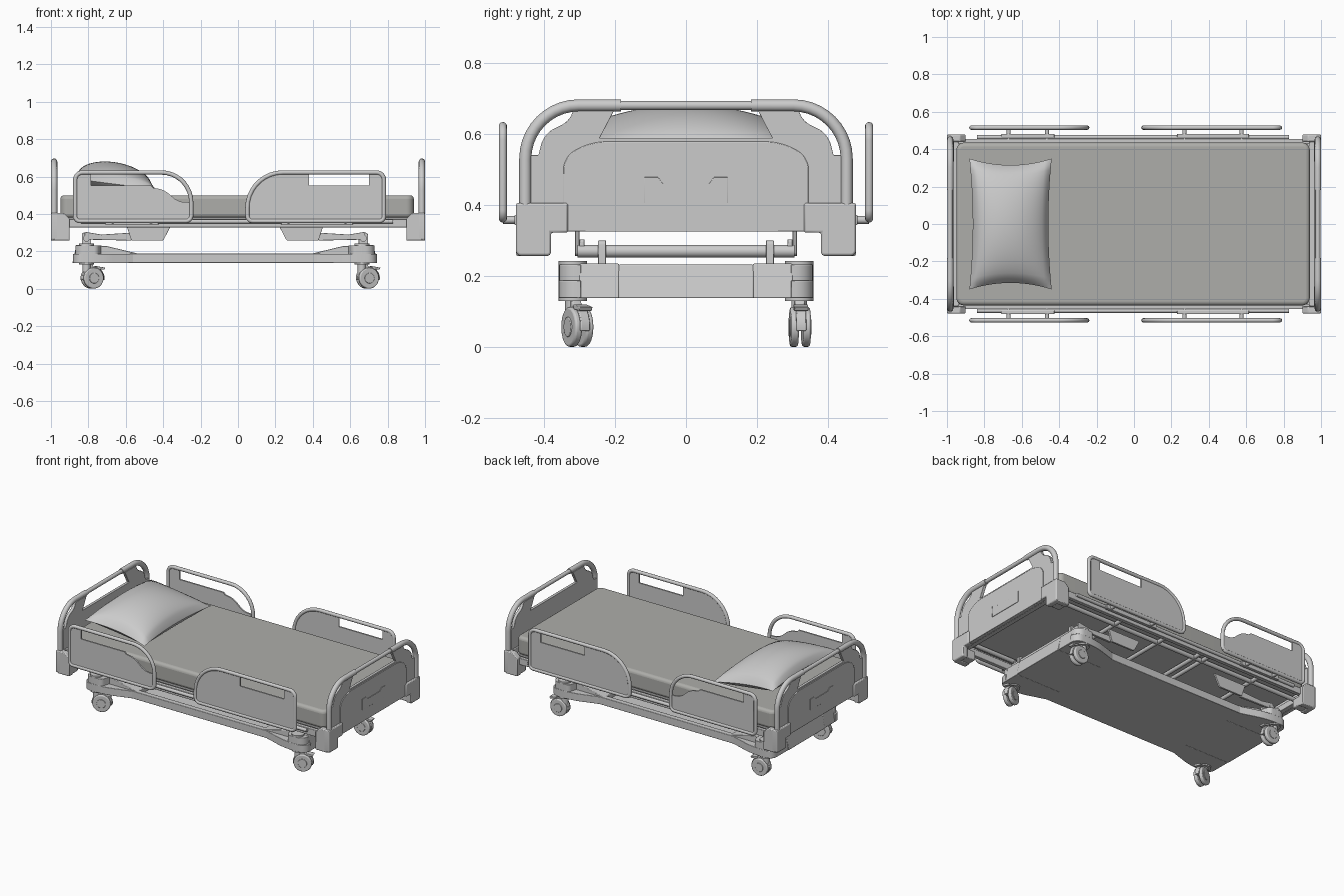
import bpy, bmesh, math
from mathutils import Vector, Matrix

if "Cube" in bpy.data.objects:
    bpy.data.objects.remove(bpy.data.objects["Cube"])

def finish(ob, bevel=0.0, seg=2):
    if bevel:
        m = ob.modifiers.new("bevel", 'BEVEL')
        m.width, m.segments, m.limit_method = bevel, seg, 'ANGLE'
        m.angle_limit = math.radians(40)
    bpy.ops.object.select_all(action='DESELECT')
    ob.select_set(True)
    bpy.context.view_layer.objects.active = ob
    bpy.ops.object.shade_smooth_by_angle(angle=math.radians(35))
    return ob

def mesh_object(name, bm, bevel=0.0, seg=2):
    bmesh.ops.recalc_face_normals(bm, faces=bm.faces)
    me = bpy.data.meshes.new(name)
    bm.to_mesh(me)
    bm.free()
    ob = bpy.data.objects.new(name, me)
    bpy.context.collection.objects.link(ob)
    return finish(ob, bevel, seg)

def fillet(pts, closed=True, n=7):
    """Round corners of a 2D path; each point is (u, v) or (u, v, trim)."""
    out = []
    for i, p in enumerate(pts):
        c = Vector(p[:2])
        if len(p) < 3 or (not closed and i in (0, len(pts) - 1)):
            out.append(c)
            continue
        a, b = Vector(pts[i - 1][:2]), Vector(pts[(i + 1) % len(pts)][:2])
        s, e = c + (a - c).normalized() * p[2], c + (b - c).normalized() * p[2]
        h1, h2 = s.lerp(c, .55), e.lerp(c, .55)
        for k in range(n + 1):
            t = k / n
            out.append(s*(1-t)**3 + h1*3*t*(1-t)**2 + h2*3*t*t*(1-t) + e*t**3)
    return out

def place(p, axis, w):
    u, v = p
    return {'x': (w, u, v), 'y': (u, w, v), 'z': (u, v, w)}[axis]

def prism(name, pts, axis, lo, hi, bevel=0.0, seg=2):
    bm = bmesh.new()
    f = bm.faces.new([bm.verts.new(place(p, axis, lo)) for p in fillet(pts)])
    r = bmesh.ops.extrude_face_region(bm, geom=[f])
    d = Vector(place((0, 0), axis, hi - lo))
    bmesh.ops.translate(bm, vec=d, verts=[g for g in r['geom'] if isinstance(g, bmesh.types.BMVert)])
    return mesh_object(name, bm, bevel, seg)

def box(name, x0, x1, y0, y1, z0, z1, bevel=0.003):
    return prism(name, [(x0, y0), (x1, y0), (x1, y1), (x0, y1)], 'z', min(z0, z1), max(z0, z1), bevel)

def tube(name, pts, r, closed=False):
    cu = bpy.data.curves.new(name, 'CURVE')
    cu.dimensions, cu.bevel_depth, cu.bevel_resolution, cu.use_fill_caps = '3D', r, 4, True
    sp = cu.splines.new('POLY')
    sp.points.add(len(pts) - 1)
    for q, p in zip(sp.points, pts):
        q.co = (*p, 1)
    sp.use_cyclic_u = closed
    ob = bpy.data.objects.new(name, cu)
    bpy.context.collection.objects.link(ob)
    bpy.ops.object.select_all(action='DESELECT')
    ob.select_set(True)
    bpy.context.view_layer.objects.active = ob
    bpy.ops.object.convert(target='MESH')
    return finish(bpy.context.view_layer.objects.active)

def both(half):
    """Close a left-half outline by mirroring it across u = 0."""
    return half + [(-p[0], *p[1:]) for p in reversed(half)]

# mattress
mattress = prism("mattress", [(-.95, -.435, .04), (.94, -.435, .04), (.94, .435, .04), (-.95, .435, .04)],
                 'z', .38, .50, .02, 4)
mat = bpy.data.materials.new("mattress_grey")
mat.diffuse_color = (.42, .42, .40, 1)
mat.use_nodes = True
mat.node_tree.nodes["Principled BSDF"].inputs["Base Color"].default_value = mat.diffuse_color
mattress.data.materials.append(mat)

# pillow: two bulging sheets sharing a pinched seam
bm = bmesh.new()
N = 24
for side in (1, -1):
    bmv = {}
    for i in range(N + 1):
        for j in range(N + 1):
            u, v = 2*i/N - 1, 2*j/N - 1
            x = -.66 + u*(.22 - .018*(1 - v*v))
            y = v*(.35 - .035*(1 - u*u))
            b = ((1 - u*u)*(1 - v*v))**.5
            z = .572 - .028*u - .012*v*v + side*(.105 if side > 0 else .075)*b
            bmv[i, j] = bm.verts.new((x, y, max(z, .5)))
    for i in range(N):
        for j in range(N):
            bm.faces.new([bmv[i, j], bmv[i+1, j], bmv[i+1, j+1], bmv[i, j+1]])
bmesh.ops.remove_doubles(bm, verts=bm.verts, dist=.0005)
mesh_object("pillow", bm)

# head and foot boards
for s, end in ((-1, "head"), (1, "foot")):
    panel = both([(-.445, .325), (-.445, .54), (-.415, .54), (-.40, .60, .03), (-.33, .635, .02),
                  (-.315, .67), (-.20, .67), (-.243, .588)])
    prism(end + "_board", panel, 'x', s*.966, s*.986, .002)
    prism(end + "_board_raised_panel",
          both([(-.345, .325), (-.345, .53, .03), (-.28, .578, .05)]), 'x', s*.984, s*.991, .002)
    prism(end + "_board_plate", both([(-.118, .405), (-.118, .478), (-.078, .478), (-.066, .461)]),
          'x', s*.988, s*.994, .001)
    arch = fillet([(-.452, .36), (-.452, .68, .15), (.452, .68, .15), (.452, .36)], False, 10)
    X = s*.983
    tube(end + "_board_cross_tube", [(X, -.2, .68), (X, .2, .68)], .013)
    k = len(arch)//2
    for part in (arch[:k], arch[k:]):
        inner = (math.copysign(.183, part[0][0]), .68)
        path = part + [Vector(inner)] if part is not arch and part[0][0] < 0 else [Vector(inner)] + part
        tube(end + "_board_side_tube", [(X, p[0], p[1]) for p in path], .017)
    # corner bumpers
    for t in (-1, 1):
        prism("corner_bumper", [(t*.478, .257, .015), (t*.478, .405, .006), (t*.332, .405, .006),
              (t*.332, .322), (t*.38, .322), (t*.38, .257, .01)], 'x', s*.962, s*1.0, .006)
        prism("corner_bumper_side", [(s*.90, .257), (s*.90, .375), (s*.93, .405), (s*.985, .405), (s*.985, .257)],
              'y', t*.44, t*.478, .005)
        box("corner_bumper_foot", s*.90, s*.985, t*.385, t*.474, .262, .322, .005)
    box(end + "_frame_beam", s*.935, s*.966, -.44, .44, .325, .365)

# bed deck and under-frame
box("deck", -.93, .93, -.425, .425, .368, .382)
for t in (-1, 1):
    box("frame_side_beam", -.94, .94, t*.43, t*.455, .328, .372)
    tube("side_bumper_rail", [(-.84, t*.464, .36), (.83, t*.464, .36)], .011)
    tube("inner_frame_rail", [(-.93, t*.36, .345), (.93, t*.36, .345)], .014)
    for m in (-1, 1):
        # lift brackets and arms, mirrored about the base centre
        c = -.07
        prism("lift_bracket", [(c + m*.29, .335), (c + m*.525, .335), (c + m*.50, .257, .01), (c + m*.33, .257, .01)],
              'y', t*.30, t*.312, .001)
        prism("lift_arm", [(c + m*.75, .265), (c + m*.75, .305, .01), (c + m*.66, .29), (c + m*.50, .30),
              (c + m*.50, .258), (c + m*.70, .262)], 'y', t*.285, t*.30, .002)
        prism("lift_lug", [(c + m*.765, .225), (c + m*.765, .30, .012), (c + m*.715, .30, .012), (c + m*.715, .225)],
              'y', t*.225, t*.247, .002)
for x in (-.82, .68):
    tube("lift_tube", [(x + .01*(1 if x < 0 else -1), -.305, .27), (x + .01*(1 if x < 0 else -1), .305, .27)], .018)
for x in (-.60, -.22, -.16, .12, .45):
    tube("frame_cross_tube", [(x, -.43, .345), (x, .43, .345)], .013)

# wheeled base
box("base_cover", -.56, .42, -.30, .30, .138, .155, .002)
for t in (-1, 1):
    box("base_side_beam", -.58, .44, t*.27, t*.305, .138, .188)
for m, end in ((-1, "head"), (1, "foot")):
    c = -.07
    prism("base_end_" + end, [(c + m*.46, .138), (c + m*.46, .187), (c + m*.63, .228), (c + m*.795, .232),
          (c + m*.815, .138)], 'y', -.19, .19, .003)
    for t in (-1, 1):
        prism("base_caster_arm", [(c + m*.46, .138), (c + m*.46, .187), (c + m*.63, .228), (c + m*.795, .235),
              (c + m*.812, .138)], 'y', t*.188, t*.30, .003)
        prism("base_corner", [(c + m*.46, t*.295), (c + m*.66, t*.358, .06), (c + m*.812, t*.358, .05),
              (c + m*.812, t*.295)], 'z', .138, .187, .002)
        prism("base_corner_top", [(c + m*.66, t*.295), (c + m*.68, t*.357, .02), (c + m*.80, t*.357, .05),
              (c + m*.80, t*.295)], 'z', .18, .232, .002)

# casters
for x in (-.81, .662):
    for t in (-1, 1):
        y = t*.318
        ang = math.radians(22 if t < 0 else 4)
        tube("caster_housing", [(x, y, .13), (x, y, .242)], .04)
        tube("caster_stem", [(x, y, .09), (x, y, .135)], .022)
        parts = []
        for w in (-1, 1):
            # one rounded wheel on each side of the hood
            disc = [(.056*math.cos(a*math.tau/32), .056*math.sin(a*math.tau/32)) for a in range(32)]
            parts.append(prism("caster_wheel", disc, 'y', w*.006, w*.028, .006, 3))
            hub = [(p[0]*.5, p[1]*.5) for p in disc]
            parts.append(prism("caster_hub", hub, 'y', w*.02, w*.031, .002))
        hood = [(.063*math.cos(math.radians(a)), .063*math.sin(math.radians(a))) for a in range(-10, 191, 10)]
        hood[12:12] = [(-.005, .075), (-.045, .075)]
        hood = [p for p in hood if p[1] < .06 or p[1] > .07 or p[0] > -.01]
        parts.append(prism("caster_hood", hood, 'y', -.014, .014, .003))
        parts.append(prism("caster_pedal", [(.02, .05), (.06, .045), (.066, .056), (.02, .064)], 'y', -.02, .02, .002))
        for p in parts:
            p.matrix_world = (Matrix.Translation((x, y, 0)) @ Matrix.Rotation(ang, 4, 'Z')
                              @ Matrix.Translation((.033, 0, .057)))

# folding side rails: outer edge, curved end, slot range, connector positions
rails = (("head", -.87, -.25, .16, (-.785, -.465), (-.67, -.465)),
         ("foot", .78, .05, .19, (.70, .38), (.575, .27)))
for name, xo, xi, r, (s0, s1), posts in rails:
    d = 1 if xi > xo else -1
    for t in (-1, 1):
        Y = t*.515
        loop = fillet([(xo, .362, .025), (xo, .622, .04), (xi, .622, r), (xi, .362, .03)], True, 9)
        tube(name + "_rail_tube", [(p[0], Y, p[1]) for p in loop], .0115, True)
        plate = [(xo, .362), (xo, .60), (xo + d*.02, .62), (s0, .62), (s0, .553), (s1, .553)]
        if name == "head":
            plate += [(s1 + .01, .54), (s1 + .07, .53, .03), (xi - .07, .465, .03), (xi, .462), (xi, .362)]
        else:
            plate += [(s1, .62), (xi, .622, r), (xi, .362)]
        prism(name + "_rail_panel", plate, 'y', Y - .005, Y + .005)
        for x in posts:
            tube(name + "_rail_post", [(x, t*.44, .358), (x, Y, .358)], .011)
        box(name + "_rail_hinge", min(posts) - .04, max(posts) + .04, t*.462, t*.482, .343, .372)
